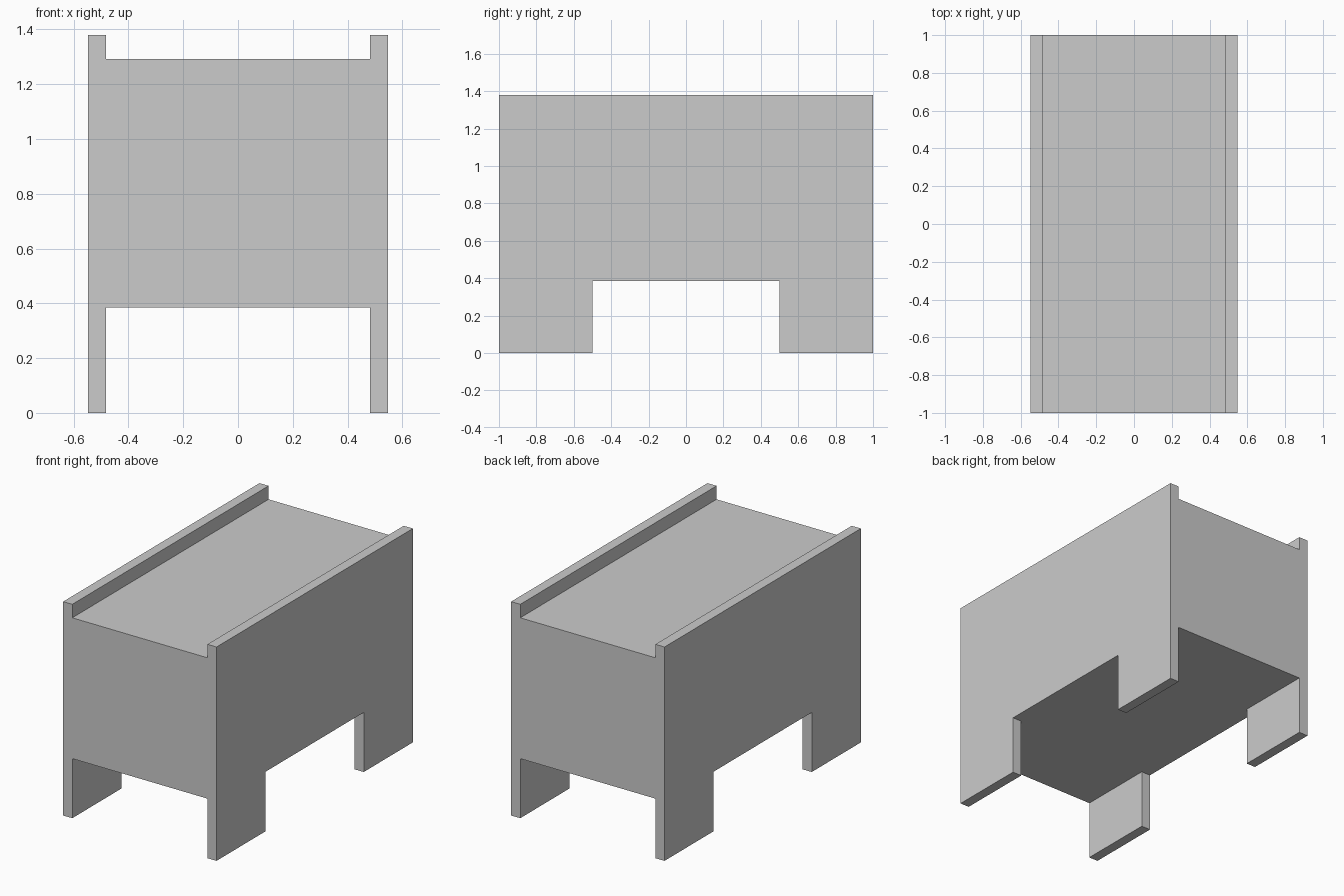
import bpy
import bmesh
import math
from itertools import product

if "Cube" in bpy.data.objects:
    bpy.data.objects.remove(bpy.data.objects["Cube"])

# Grid planes: side panel thickness, leg ends, and feet / body / rail heights
PLANES = (
    (-0.547, -0.482, 0.482, 0.547),
    (-1.0, -0.5, 0.5, 1.0),
    (0.0, 0.384, 1.292, 1.379),
)


def is_solid(i, j, k):
    if not all(0 <= n <= 2 for n in (i, j, k)):
        return False
    side, end = i != 1, j != 1
    # legs at the corners, solid body, raised rails along both sides
    return (side and end, True, side)[k]


# One watertight shell: a face wherever a solid cell meets open space
bm = bmesh.new()
for cell in product(range(3), repeat=3):
    if not is_solid(*cell):
        continue
    for axis, step in product(range(3), (0, 1)):
        neighbour = list(cell)
        neighbour[axis] += 1 if step else -1
        if is_solid(*neighbour):
            continue
        u, v = (axis + 1) % 3, (axis + 2) % 3
        corners = []
        for du, dv in ((0, 0), (1, 0), (1, 1), (0, 1)):
            idx = list(cell)
            idx[axis] += step
            idx[u] += du
            idx[v] += dv
            corners.append(bm.verts.new([PLANES[a][idx[a]] for a in range(3)]))
        bm.faces.new(corners if step else corners[::-1])

# Weld and merge the coplanar faces into clean flat panels
bmesh.ops.remove_doubles(bm, verts=bm.verts[:], dist=0.0001)
bmesh.ops.dissolve_limit(bm, angle_limit=math.radians(1),
                         verts=bm.verts[:], edges=bm.edges[:])
bmesh.ops.recalc_face_normals(bm, faces=bm.faces[:])

mesh = bpy.data.meshes.new("bench_body")
bm.to_mesh(mesh)
bm.free()
bench = bpy.data.objects.new("bench_body", mesh)
bpy.context.collection.objects.link(bench)
